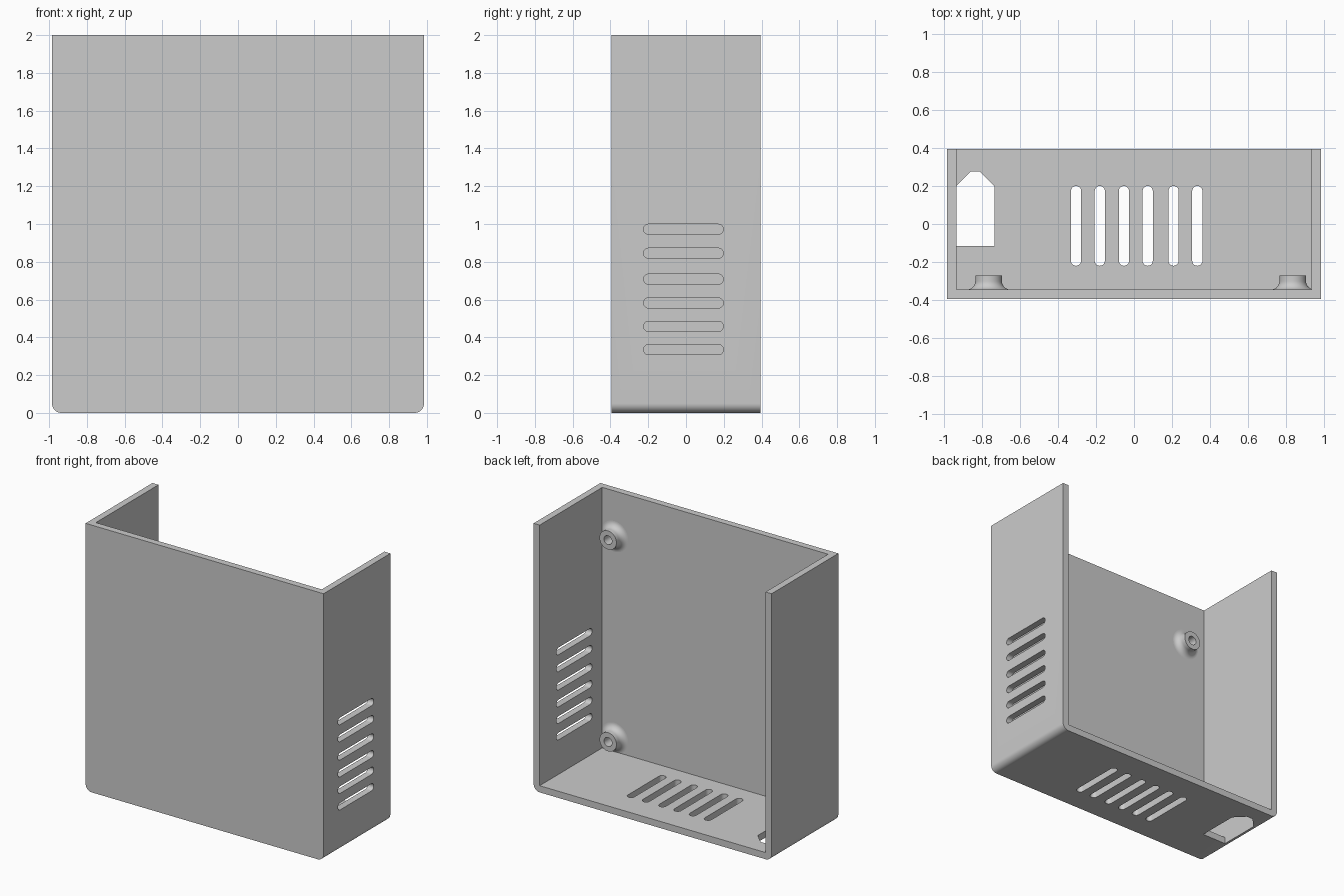
import bpy, bmesh
from math import sin, cos, pi, radians
from mathutils import Vector

old = bpy.data.objects.get("Cube")
if old:
    bpy.data.objects.remove(old, do_unlink=True)

W, D, H, T = 0.985, 0.395, 2.0, 0.05    # half width, half depth, height, wall

grey = bpy.data.materials.new("plain_grey")
grey.use_nodes = True
grey.diffuse_color = (0.6, 0.6, 0.6, 1)
grey.node_tree.nodes["Principled BSDF"].inputs["Base Color"].default_value = (0.6, 0.6, 0.6, 1)


def finish(name, bm):
    bmesh.ops.recalc_face_normals(bm, faces=bm.faces[:])
    mesh = bpy.data.meshes.new(name)
    bm.to_mesh(mesh)
    bm.free()
    mesh.materials.append(grey)
    ob = bpy.data.objects.new(name, mesh)
    bpy.context.collection.objects.link(ob)
    return ob


def prism(bm, points, direction):
    """Extrude a closed outline along a direction."""
    face = bm.faces.new([bm.verts.new(p) for p in points])
    new = bmesh.ops.extrude_face_region(bm, geom=[face])["geom"]
    verts = [g for g in new if isinstance(g, bmesh.types.BMVert)]
    bmesh.ops.translate(bm, verts=verts, vec=Vector(direction))


def arc(cx, cy, r, start, end, n=10):
    return [(cx + r * cos(radians(start + (end - start) * i / n)),
             cy + r * sin(radians(start + (end - start) * i / n))) for i in range(n + 1)]


def slot(lo, hi, centre, r=0.027):
    """Rounded slot outline as (along, across) pairs."""
    return arc(hi - r, centre, r, -90, 90) + arc(lo + r, centre, r, 90, 270)


def cut(target, bm):
    cutter = finish("cutter", bm)
    cutter.hide_render = True
    mod = target.modifiers.new("cut", 'BOOLEAN')
    mod.operation = 'DIFFERENCE'
    mod.solver = 'EXACT'
    mod.object = cutter
    bpy.context.view_layer.objects.active = target
    bpy.ops.object.modifier_apply(modifier=mod.name)
    bpy.data.objects.remove(cutter, do_unlink=True)


def smooth(ob, angle):
    bpy.ops.object.select_all(action='DESELECT')
    ob.select_set(True)
    bpy.context.view_layer.objects.active = ob
    bpy.ops.object.shade_smooth_by_angle(angle=radians(angle))


# Solid block with rounded lower corners
bm = bmesh.new()
outline = arc(-W + T, T, T, 180, 270) + arc(W - T, T, T, 270, 360) + [(W, H), (-W, H)]
prism(bm, [(x, -D, z) for x, z in outline], (0, 2 * D, 0))
housing = finish("housing", bm)

# Hollow, open at the top and back
bm = bmesh.new()
a = W - T
prism(bm, [(-a, -D + T, T), (a, -D + T, T), (a, 1, T), (-a, 1, T)], (0, 0, 3))
cut(housing, bm)

# Ventilation slots in the floor and left wall, plus the floor cable opening
bm = bmesh.new()
for x in (-0.305, -0.18, -0.053, 0.072, 0.208, 0.333):
    prism(bm, [(u, v, -0.1) for v, u in slot(-0.22, 0.2, x)], (0, 0, 0.2))
for z in (0.335, 0.458, 0.582, 0.708, 0.845, 0.972):
    prism(bm, [(0.9, u, v) for u, v in slot(-0.225, 0.198, z)], (0.2, 0, 0))
opening = [(-0.935, -0.115), (-0.735, -0.115), (-0.735, 0.2),
           (-0.81, 0.275), (-0.86, 0.275), (-0.935, 0.2)]
prism(bm, [(x, y, -0.1) for x, y in opening], (0, 0, 0.2))
cut(housing, bm)
smooth(housing, 30)


# Flared screw bosses on the inside of the front wall
def boss(name, x, z):
    base, tip = -D + T, -0.27
    profile = [(0.033, base - 0.005), (0.033, tip), (0.07, tip)]
    profile += arc(0.115, base + 0.045, 0.045, 180, 270)
    profile += [(0.115, base - 0.005)]
    bm = bmesh.new()
    verts = [bm.verts.new((x + r, y, z)) for r, y in profile]
    edges = [bm.edges.new(pair) for pair in zip(verts, verts[1:])]
    bmesh.ops.spin(bm, geom=verts + edges, cent=(x, 0, z), axis=(0, 1, 0),
                   angle=2 * pi, steps=40, use_duplicate=False)
    bmesh.ops.remove_doubles(bm, verts=bm.verts[:], dist=0.0005)
    bmesh.ops.holes_fill(bm, edges=[e for e in bm.edges if e.is_boundary], sides=0)
    smooth(finish(name, bm), 40)


for side, x in (("left", 0.835), ("right", -0.765)):
    for level, z in (("upper", 1.66), ("lower", 0.15)):
        boss(f"{level}_{side}_boss", x, z)
